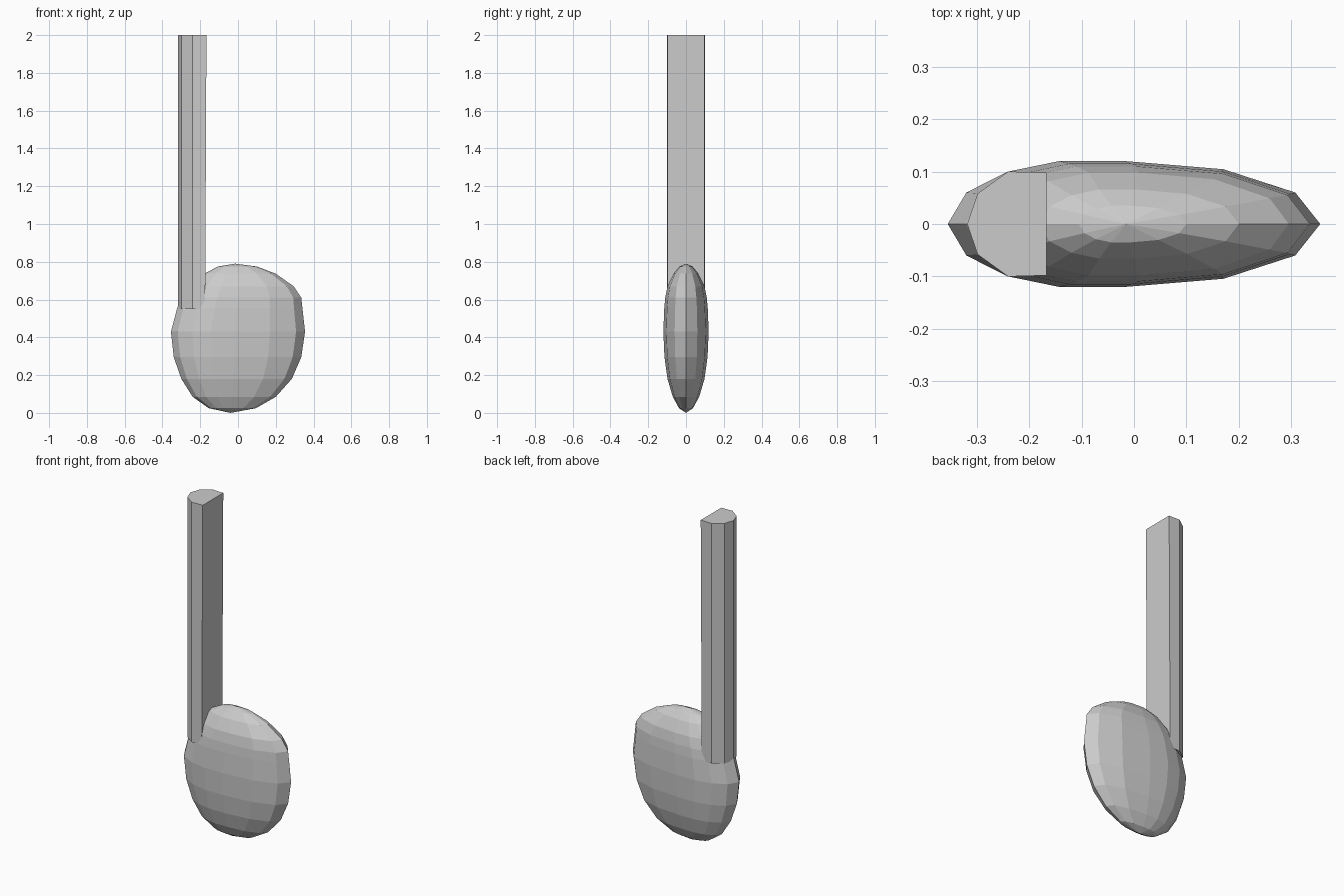
import bpy, bmesh

if "Cube" in bpy.data.objects:
    bpy.data.objects.remove(bpy.data.objects["Cube"])


def loft(name, rings, bottom=None, top=None):
    """Skin stacked rings, closing each end with a pole or a flat cap."""
    bm = bmesh.new()
    loops = [[bm.verts.new(p) for p in ring] for ring in rings]
    n = len(loops[0])
    for a, b in zip(loops, loops[1:]):
        for i in range(n):
            j = (i + 1) % n
            bm.faces.new((a[i], a[j], b[j], b[i]))
    for loop, pole in ((loops[0], bottom), (loops[-1], top)):
        if pole is None:
            bm.faces.new(loop)
        else:
            v = bm.verts.new(pole)
            for i in range(n):
                bm.faces.new((loop[i], loop[(i + 1) % n], v))
    bmesh.ops.recalc_face_normals(bm, faces=bm.faces)
    mesh = bpy.data.meshes.new(name)
    bm.to_mesh(mesh)
    bm.free()
    obj = bpy.data.objects.new(name, mesh)
    bpy.context.collection.objects.link(obj)
    return obj


def mirrored(half):
    """Complete a half outline across y = 0."""
    return half + [(x, -y) for x, y in reversed(half) if y > 0]


# Flattened rounded head: z, left x, right x, half thickness
outline = mirrored([(1, 0), (.866, .5), (.48, .87), (-.05, 1),
                    (-.4, 1), (-.68, .83), (-.9, .5), (-1, 0)])
levels = [(.025, -.155, .095, .037), (.085, -.24, .20, .070),
          (.18, -.30, .285, .098), (.295, -.34, .335, .114),
          (.43, -.355, .355, .12), (.555, -.322, .341, .115),
          (.61, -.30, .335, .110), (.67, -.25, .295, .098),
          (.737, -.18, .20, .066), (.775, -.105, .10, .035)]
rings = [[((l + r) / 2 + u * (r - l) / 2, v * h, z) for u, v in outline]
         for z, l, r, h in levels]
loft("head", rings, (-.04, 0, 0), (-.015, 0, .79))

# Half-octagon shaft, flat side facing the middle of the head
section = mirrored([(-.318, 0), (-.298, .058), (-.24, .10), (-.167, .098)])
# the outline is open at the flat side, which closes between the mirrored ends
half = [(-.318, 0), (-.298, .058), (-.24, .10), (-.167, .098)]
section = half + [(x, -y) for x, y in reversed(half[1:])]
shaft_rings = []
for z, flat_x in ((.55, -.174), (2.0, -.167)):
    shaft_rings.append([(flat_x if x > -.2 else x, y, z) for x, y in section])
loft("shaft", shaft_rings)
